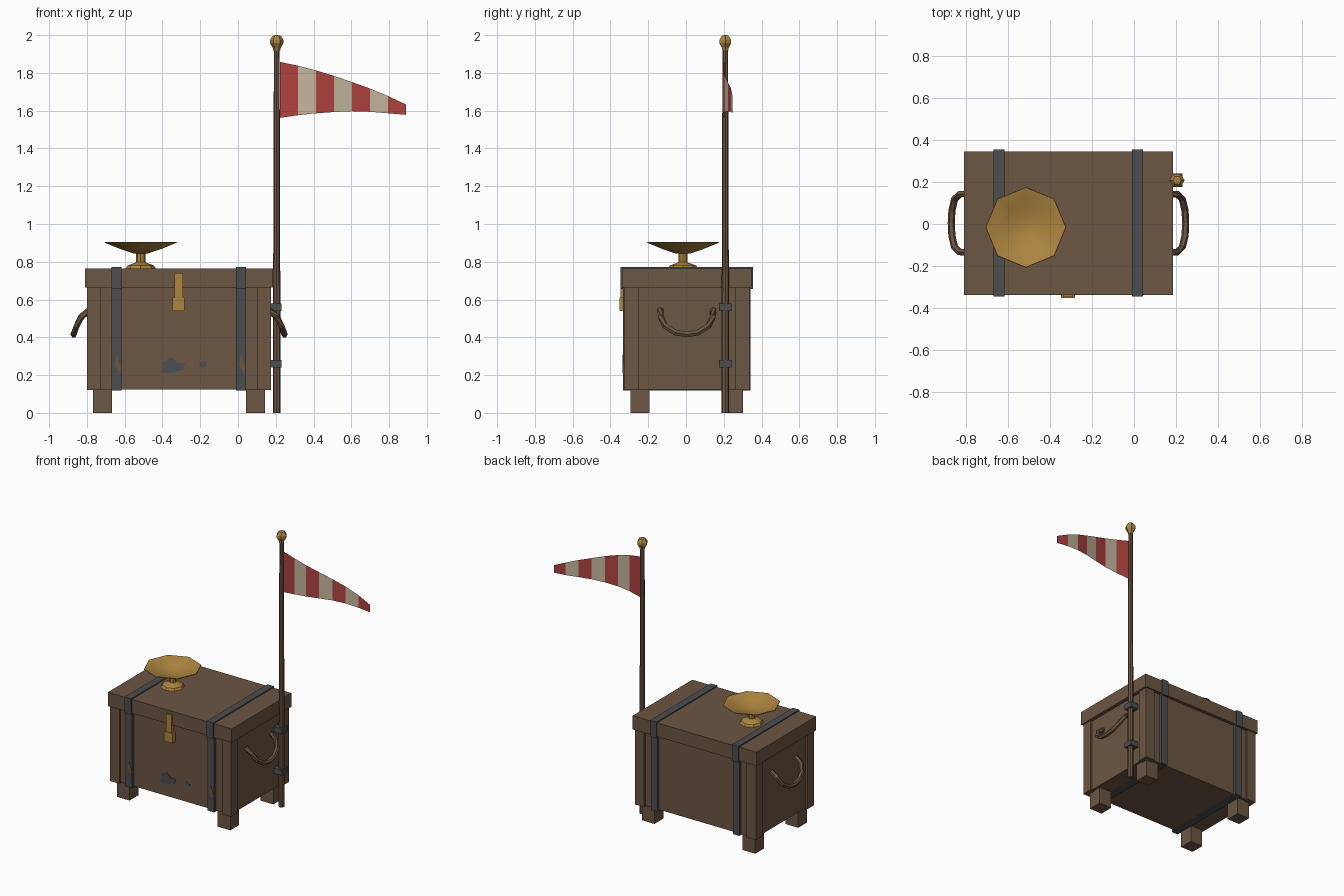
import bpy, bmesh, math
from mathutils import Vector

if "Cube" in bpy.data.objects:
    bpy.data.objects.remove(bpy.data.objects["Cube"], do_unlink=True)


def material(name, rgb):
    m = bpy.data.materials.new(name)
    m.use_nodes = True
    m.diffuse_color = (*rgb, 1)
    m.node_tree.nodes["Principled BSDF"].inputs["Base Color"].default_value = (*rgb, 1)
    return m


WOOD = material("brown wood", (0.15, 0.092, 0.056))
IRON = material("dark iron", (0.07, 0.075, 0.08))
BRASS = material("brass", (0.42, 0.235, 0.05))
RED = material("flag red", (0.43, 0.056, 0.05))
CREAM = material("flag cream", (0.56, 0.47, 0.34))


def finish(name, bm, *mats):
    mesh = bpy.data.meshes.new(name)
    bm.to_mesh(mesh)
    bm.free()
    for m in mats:
        mesh.materials.append(m)
    ob = bpy.data.objects.new(name, mesh)
    bpy.context.collection.objects.link(ob)
    return ob


def box(name, x, y, z, mat):
    """Box from (low, high) pairs."""
    bm = bmesh.new()
    bmesh.ops.create_cube(bm, size=1)
    for v in bm.verts:
        v.co = [lo + (c + 0.5) * (hi - lo) for c, (lo, hi) in zip(v.co, (x, y, z))]
    return finish(name, bm, mat)


def lathe(name, profile, centre, sides, mat, smooth=None):
    """Spin (radius, height) points around a vertical axis."""
    bm = bmesh.new()
    rings = []
    for r, z in profile:
        if r == 0:
            rings.append([bm.verts.new((*centre, z))] * sides)
        else:
            rings.append([bm.verts.new((centre[0] + r * math.cos(math.tau * i / sides),
                                        centre[1] + r * math.sin(math.tau * i / sides), z))
                          for i in range(sides)])
    for a, b in zip(rings, rings[1:]):
        for i in range(sides):
            j = (i + 1) % sides
            bm.faces.new(list(dict.fromkeys((a[i], a[j], b[j], b[i]))))
    bmesh.ops.recalc_face_normals(bm, faces=bm.faces)
    ob = finish(name, bm, mat)
    if smooth:
        bpy.ops.object.select_all(action='DESELECT')
        ob.select_set(True)
        bpy.context.view_layer.objects.active = ob
        bpy.ops.object.shade_smooth_by_angle(angle=math.radians(smooth))
    return ob


def tube(name, path, radius, sides, mat):
    """Sweep a polygon along a path."""
    bm = bmesh.new()
    pts = [Vector(p) for p in path]
    rings = []
    for i, p in enumerate(pts):
        t = (pts[min(i + 1, len(pts) - 1)] - pts[max(i - 1, 0)]).normalized()
        u = t.cross(Vector((-0.5, 0, 0.87)).cross(t)).normalized()
        w = t.cross(u)
        rings.append([bm.verts.new(p + radius * (u * math.cos(math.tau * k / sides)
                                                 + w * math.sin(math.tau * k / sides)))
                      for k in range(sides)])
    for a, b in zip(rings, rings[1:]):
        for k in range(sides):
            j = (k + 1) % sides
            bm.faces.new((a[k], a[j], b[j], b[k]))
    bm.faces.new(rings[0])
    bm.faces.new(rings[-1])
    bmesh.ops.recalc_face_normals(bm, faces=bm.faces)
    return finish(name, bm, mat)


def plate(name, outline, y, mat):
    """Thin painted patch facing the front, from (x, z) points."""
    bm = bmesh.new()
    face = bm.faces.new([bm.verts.new((x, y, z)) for x, z in outline])
    out = bmesh.ops.extrude_face_region(bm, geom=[face])
    for v in out["geom"]:
        if isinstance(v, bmesh.types.BMVert):
            v.co.y += 0.005
    bmesh.ops.recalc_face_normals(bm, faces=bm.faces)
    return finish(name, bm, mat)


# Chest: core, lid, corner posts and feet
CX, CY = -0.312, 0.004
HX, HY = 0.487, 0.333
box("chest_body", (CX - HX + .015, CX + HX - .015), (CY - HY + .015, CY + HY - .015), (0.125, 0.68), WOOD)
box("lid", (CX - .498, CX + .498), (CY - .342, CY + .342), (0.665, 0.765), WOOD)
for sx, side in ((-1, "right"), (1, "left")):
    for sy, end in ((-1, "front"), (1, "back")):
        tag = f"{end}_{side}"
        px = sorted((CX + sx * HX, CX + sx * (HX - 0.075)))
        py = sorted((CY + sy * HY, CY + sy * (HY - 0.077)))
        box("corner_post_" + tag, px, py, (0.12, 0.67), WOOD)
        fx, fy = CX + sx * 0.405, CY + sy * 0.247
        box("foot_" + tag, (fx - .051, fx + .051), (fy - .051, fy + .051), (0, 0.13), WOOD)

# Iron straps, stepping out over the lid
for side, x in (("right", -0.643), ("left", 0.016)):
    span = (x - 0.026, x + 0.026)
    box("lid_strap_" + side, span, (CY - .35, CY + .35), (0.655, 0.773), IRON)
    box("body_strap_" + side, span, (CY - .338, CY + .338), (0.118, 0.66), IRON)
    plate("worn_patch_" + side, [(x, .31), (x + .024, .24), (x + .018, .21), (x - .01, .25)],
          CY - .341, WOOD)

# Dark stains on the front panel
plate("stain_large", [(-.405, .21), (-.395, .27), (-.35, .295), (-.32, .265),
                      (-.28, .265), (-.29, .23), (-.35, .21)], CY - .321, IRON)
plate("stain_small", [(-.205, .27), (-.205, .245), (-.18, .235), (-.167, .25), (-.17, .275)],
      CY - .321, IRON)

# Brass latch
box("latch_hasp", (-.337, -.29), (-.348, -.32), (0.6, 0.74), BRASS)
box("latch_block", (-.348, -.282), (-.352, -.31), (0.54, 0.612), BRASS)

# Drooping side handles
half = [(-.02, .14, .545), (.025, .138, .51), (.05, .115, .46), (.063, .06, .425)]
arc = half + [(.066, 0, .415)] + [(o, -y, z) for o, y, z in reversed(half)]
for sx, side in ((-1, "right"), (1, "left")):
    tube("handle_" + side, [(CX + sx * (HX + o + .005), y + CY, z) for o, y, z in arc], 0.017, 6, WOOD)

# Brass dish on a turned foot
DISH = (-0.515, -0.016)
lathe("dish_foot", [(0, .76), (.08, .765), (.07, .78), (.03, .795), (.024, .80), (.024, .85), (0, .85)],
      DISH, 8, BRASS)
lathe("dish_bowl", [(0, .842), (.035, .843), (.11, .868), (.192, .902), (.19, .906), (.178, .903),
                    (.11, .877), (.05, .859), (0, .855)], DISH, 8, BRASS, 40)

# Flag pole, clamps and finial
POLE = (0.205, 0.208)
lathe("flag_pole", [(0, 0), (.021, 0), (.015, 1.94), (0, 1.94)], POLE, 8, WOOD)
for name, z in (("lower", 0.26), ("upper", 0.56)):
    box("pole_clamp_" + name, (0.165, 0.23), (POLE[1] - .032, POLE[1] + .032), (z - .02, z + .02), IRON)
lathe("finial", [(0, 1.915), (.018, 1.918), (.022, 1.935), (.036, 1.957), (.036, 1.975), (.02, 1.998), (0, 2.0)],
      POLE, 6, BRASS)

# Striped waving pennant: (top z, bottom z, y) at each stripe edge
edges = [(1.858, 1.562, .205), (1.838, 1.576, .193), (1.813, 1.586, .192), (1.784, 1.593, .204),
         (1.751, 1.597, .222), (1.717, 1.594, .238), (1.677, 1.586, .247), (1.632, 1.578, .245)]
bm = bmesh.new()
columns = []
for i, (top, low, y) in enumerate(edges):
    x = 0.222 + i * 0.0955
    columns.append((bm.verts.new((x, y, low)), bm.verts.new((x, y, top))))
for i, (a, b) in enumerate(zip(columns, columns[1:])):
    bm.faces.new((a[0], b[0], b[1], a[1])).material_index = i % 2
finish("pennant", bm, RED, CREAM)
